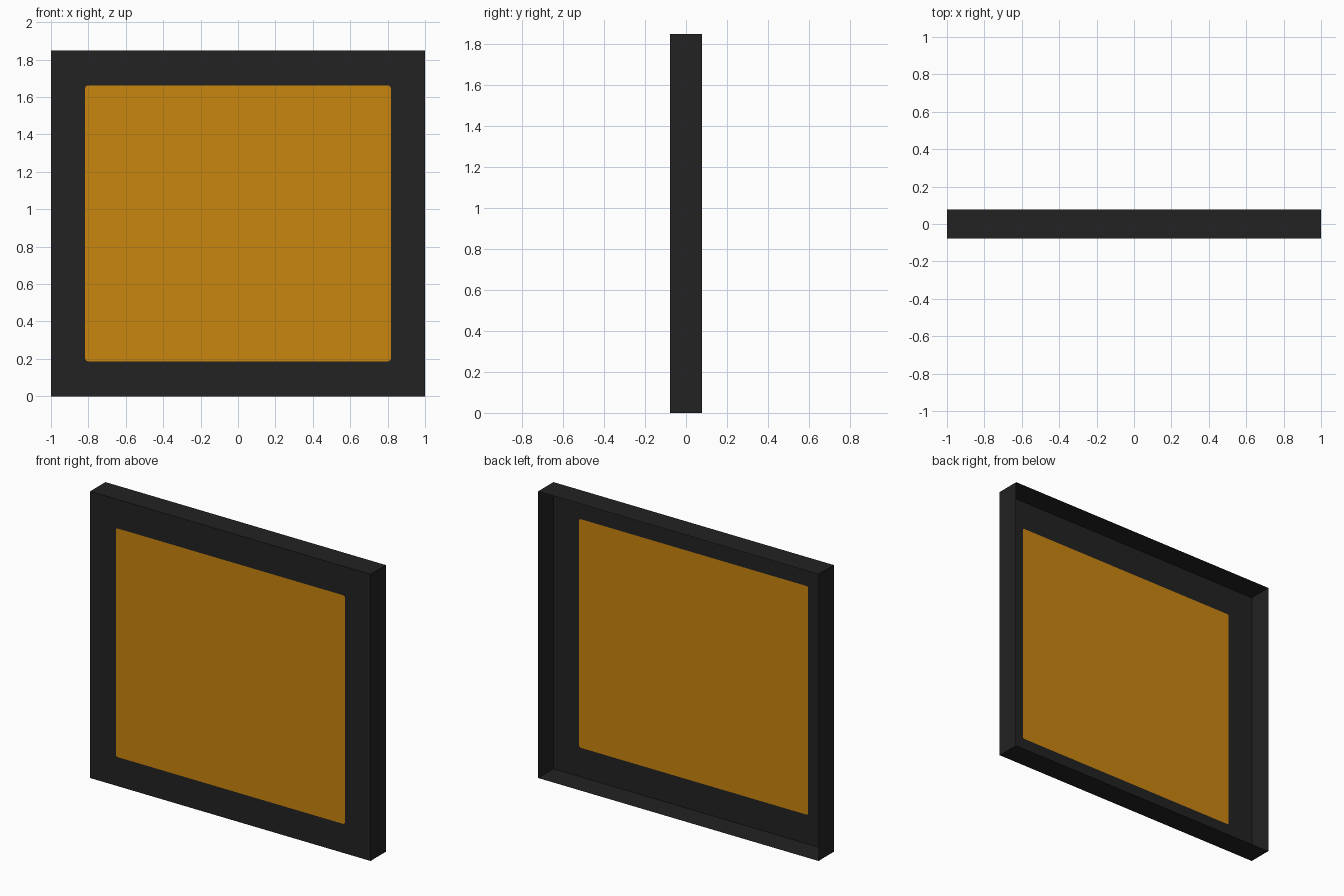
import bpy, bmesh, math

if "Cube" in bpy.data.objects:
    bpy.data.objects.remove(bpy.data.objects["Cube"])

W, H, D = 1.0, 1.848, 0.078           # half width, height, half depth
PX, Z0, Z1, R = 0.817, 0.187, 1.661, 0.014   # panel half width, bottom, top, corner radius
SEG = 4


def material(name, rgb):
    m = bpy.data.materials.new(name)
    m.diffuse_color = (*rgb, 1)
    m.use_nodes = True
    m.node_tree.nodes["Principled BSDF"].inputs["Base Color"].default_value = m.diffuse_color
    return m


def finish(bm, name, mat):
    me = bpy.data.meshes.new(name)
    bm.to_mesh(me)
    bm.free()
    me.materials.append(mat)
    ob = bpy.data.objects.new(name, me)
    bpy.context.collection.objects.link(ob)


def rounded_corners():
    """Four lists of points, counter-clockwise seen from the front."""
    corners = []
    for k, (cx, cz) in enumerate([(PX - R, Z1 - R), (-PX + R, Z1 - R),
                                  (-PX + R, Z0 + R), (PX - R, Z0 + R)]):
        angles = [math.pi / 2 * (k + i / SEG) for i in range(SEG + 1)]
        corners.append([(cx + R * math.cos(a), -D, cz + R * math.sin(a)) for a in angles])
    return corners


black = material("charcoal black", (0.016, 0.016, 0.016))
amber = material("amber", (0.59, 0.24, 0.0045))

# Casing: front border around the panel plus four thin walls, open at the back
bm = bmesh.new()
outline = [(W, H), (-W, H), (-W, 0), (W, 0)]
front = [bm.verts.new((x, -D, z)) for x, z in outline]
back = [bm.verts.new((x, D, z)) for x, z in outline]
inner = [[bm.verts.new(p) for p in c] for c in rounded_corners()]
for k in range(4):
    n = (k + 1) % 4
    for a, b in zip(inner[k], inner[k][1:]):
        bm.faces.new((front[k], b, a))
    bm.faces.new((front[k], front[n], inner[n][0], inner[k][-1]))
    bm.faces.new((front[n], front[k], back[k], back[n]))
for f in bm.faces:      # face outward
    f.normal_update()
    c = f.calc_center_median()
    out = (c.x, 0, c.z - H / 2) if abs(f.normal.y) < 0.5 else (0, -1, 0)
    if sum(p * q for p, q in zip(f.normal, out)) < 0:
        f.normal_flip()
finish(bm, "casing", black)

# Panel: flat sheet set flush in the front, visible from both sides
bm = bmesh.new()
face = bm.faces.new([bm.verts.new(p) for c in rounded_corners() for p in c])
face.normal_update()
if face.normal.y > 0:
    face.normal_flip()
finish(bm, "front_panel", amber)
